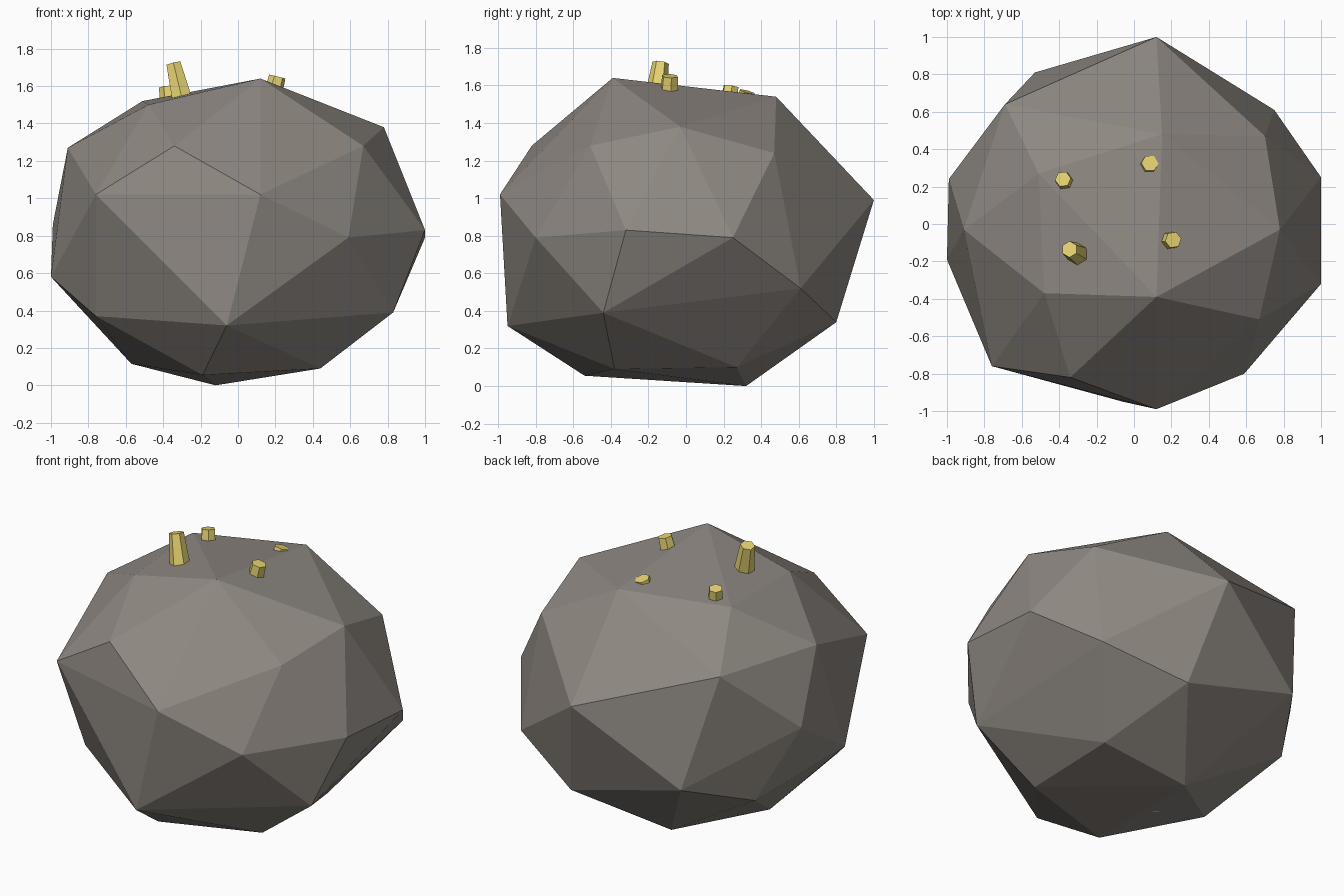
import bpy
import bmesh
from mathutils import Vector

# Remove the default object
default_cube = bpy.data.objects.get("Cube")
if default_cube:
    bpy.data.objects.remove(default_cube, do_unlink=True)


def make_material(name, colour):
    material = bpy.data.materials.new(name)
    material.use_nodes = True
    rgba = (*colour, 1)
    material.diffuse_color = rgba
    shader = material.node_tree.nodes["Principled BSDF"]
    shader.inputs["Base Color"].default_value = rgba
    shader.inputs["Roughness"].default_value = 0.9
    return material


def make_object(name, bm, material):
    bmesh.ops.recalc_face_normals(bm, faces=bm.faces)
    mesh = bpy.data.meshes.new(name)
    bm.to_mesh(mesh)
    bm.free()
    mesh.materials.append(material)
    obj = bpy.data.objects.new(name, mesh)
    bpy.context.collection.objects.link(obj)
    return obj


stone = make_material("warm grey stone", (0.27, 0.245, 0.22))
gold = make_material("dull yellow crystal", (0.85, 0.7, 0.18))

# Corner points of the faceted boulder, in rough layers from crown to foot
crown = [(.12, -.39, 1.64), (.15, .48, 1.54), (-.48, -.37, 1.5), (-.51, .27, 1.52)]
shoulder = [
    (.78, -.03, 1.38), (.67, -.51, 1.28), (.7, .47, 1.24),
    (-.34, -.82, 1.28), (-.91, -.03, 1.27), (-.69, .64, 1.26),
]
belly = [
    (.12, -.99, 1.02), (-.76, -.76, 1.02), (.59, -.8, .79), (1, -.32, .83),
    (1, .25, .79), (.12, 1, .99), (-.99, .24, .86), (-1, -.19, .58),
]
skirt = [
    (.75, .61, .52), (.26, .8, .34), (-.53, .81, .55), (-.78, .41, .4),
    (-.76, -.47, .37), (-.06, -.95, .32), (.83, -.44, .39),
]
foot = [
    (.44, -.38, .09), (-.19, -.54, .055), (-.12, .32, 0),
    (-.57, -.04, .115), (.45, .27, .1),
]

# Boulder: flat facets stretched over the corner points
rock = bmesh.new()
for point in crown + shoulder + belly + skirt + foot:
    rock.verts.new(point)
hull = bmesh.ops.convex_hull(rock, input=rock.verts)
loose = [v for v in rock.verts if not v.link_faces]
bmesh.ops.delete(rock, geom=loose, context="VERTS")
make_object("boulder", rock, stone)


def add_peg(name, base, tip, base_radius, tip_radius):
    """Six-sided tapered peg running from base to tip, rooted in the boulder."""
    base, tip = Vector(base), Vector(tip)
    axis = tip - base
    bm = bmesh.new()
    bmesh.ops.create_cone(bm, cap_ends=True, segments=6,
                          radius1=base_radius, radius2=tip_radius,
                          depth=axis.length)
    turn = axis.to_track_quat("Z", "Y")
    for vert in bm.verts:
        vert.co = turn @ vert.co + (base + tip) / 2
    make_object(name, bm, gold)


# Crystal pegs sprouting from the crown, and one barely showing at the foot
add_peg("tall_peg", (-.285, -.17, 1.47), (-.345, -.135, 1.72), .066, .044)
add_peg("side_peg", (.18, -.09, 1.53), (.21, -.085, 1.65), .052, .045)
add_peg("rear_peg", (-.365, .22, 1.47), (-.38, .24, 1.595), .05, .043)
add_peg("sunken_peg", (.07, .3, 1.47), (.085, .325, 1.567), .052, .046)
add_peg("foot_peg", (-.2, -.05, .14), (-.22, -.05, .04), .05, .04)
